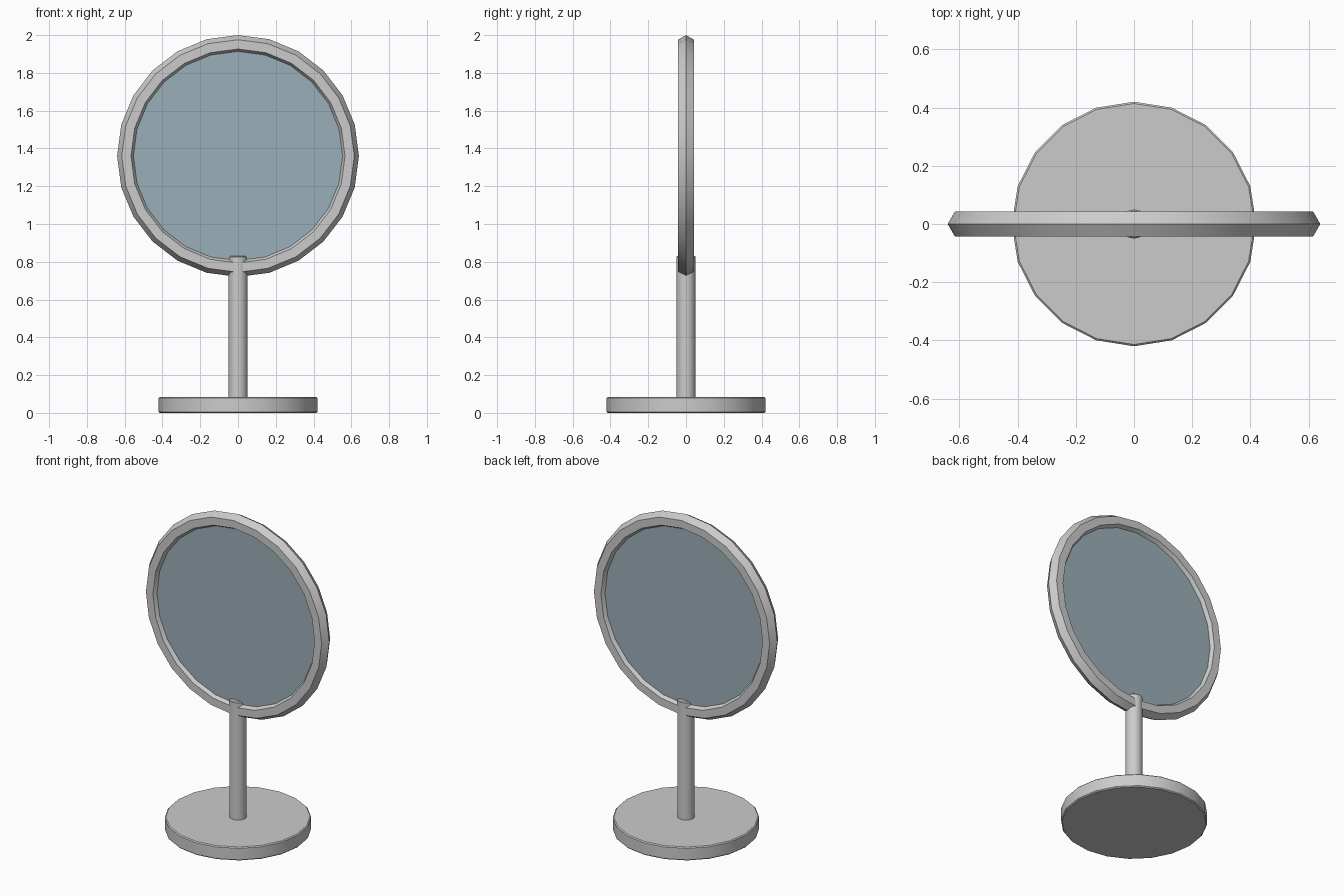
import bpy
import math

if "Cube" in bpy.data.objects:
    bpy.data.objects.remove(bpy.data.objects["Cube"])


def finish(obj, name, bevel=0.0):
    obj.name = name
    if bevel:
        mod = obj.modifiers.new("edge_bevel", 'BEVEL')
        mod.width = bevel
        mod.segments = 1
        mod.limit_method = 'ANGLE'
        mod.angle_limit = math.radians(50)
    bpy.ops.object.shade_smooth_by_angle(angle=math.radians(30))
    return obj


def cylinder(name, sides, radius, z0, z1, bevel):
    # first vertex of the ring lies on +y
    bpy.ops.mesh.primitive_cylinder_add(vertices=sides, radius=radius, depth=z1 - z0,
                                        location=(0, 0, (z0 + z1) / 2))
    return finish(bpy.context.object, name, bevel)


CENTRE_Z = 1.36

# Round foot and upright stem
cylinder("base", 20, 0.42, 0.0, 0.085, 0.006)
cylinder("stem", 16, 0.05, 0.08, 0.83, 0.004)

# Hexagonal-section ring frame, standing upright
bpy.ops.mesh.primitive_torus_add(major_segments=24, minor_segments=6,
                                 major_radius=0.591, minor_radius=0.049,
                                 location=(0, 0, CENTRE_Z),
                                 rotation=(math.radians(90), 0, 0))
finish(bpy.context.object, "mirror_frame")

# Glass disc, visible from both faces
bpy.ops.mesh.primitive_cylinder_add(vertices=24, radius=0.565, depth=0.04,
                                    location=(0, 0, CENTRE_Z),
                                    rotation=(math.radians(90), 0, 0))
glass = finish(bpy.context.object, "mirror_glass")
mat = bpy.data.materials.new("mirror_blue_grey")
mat.diffuse_color = (0.33, 0.43, 0.48, 1.0)
mat.use_nodes = True
mat.node_tree.nodes["Principled BSDF"].inputs["Base Color"].default_value = mat.diffuse_color
glass.data.materials.append(mat)
